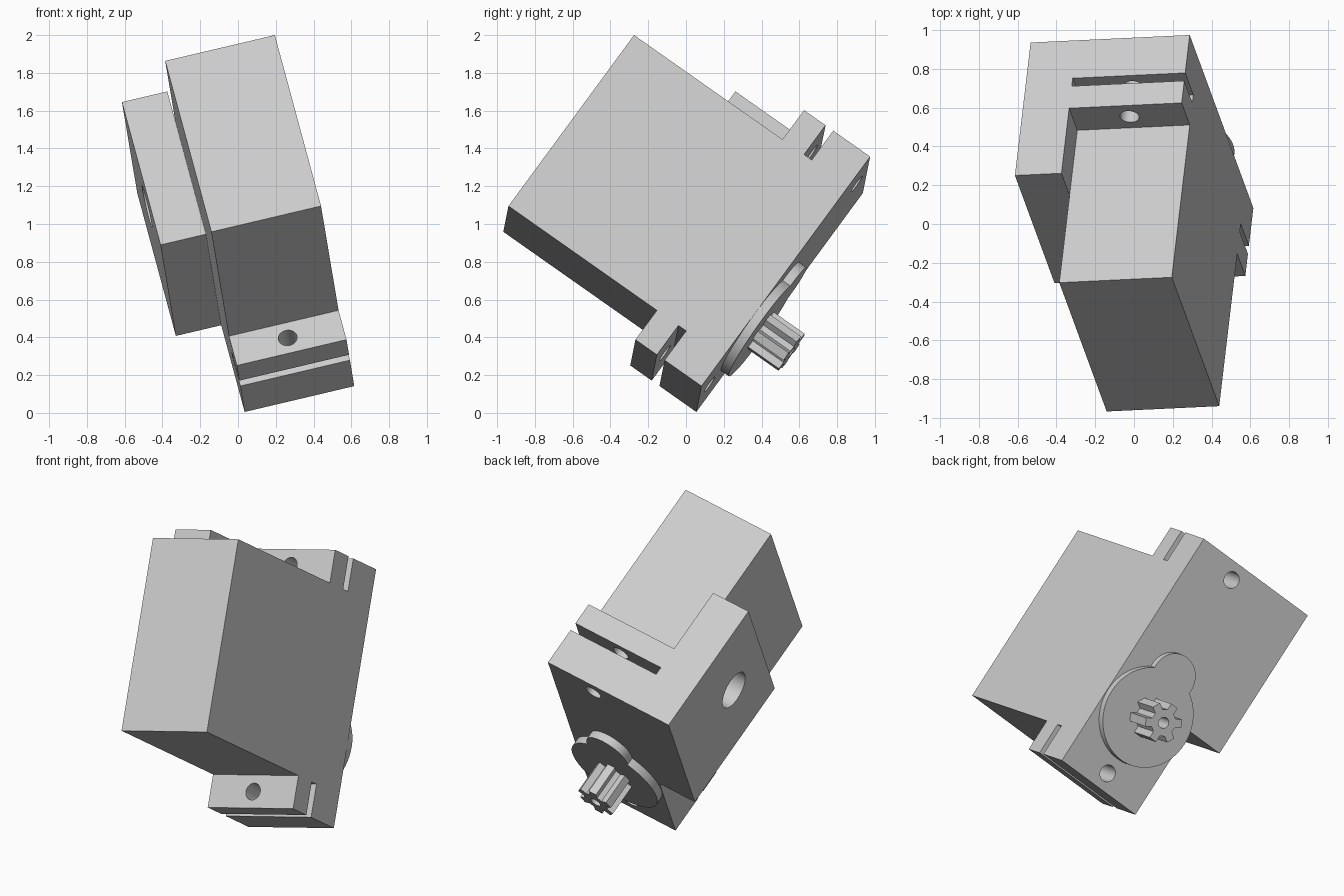
import bpy, bmesh
from math import cos, sin, tau, radians
from mathutils import Vector, Matrix

cube = bpy.data.objects.get("Cube")
if cube:
    bpy.data.objects.remove(cube, do_unlink=True)

# Tilted frame of the motor: width, length and shaft axes, from one case corner
length_axis = Vector((0.213, -0.579, -0.788)).normalized()
width_axis = Vector((0.9715, 0.05, 0.2345))
width_axis = (width_axis - width_axis.dot(length_axis) * length_axis).normalized()
shaft_axis = width_axis.cross(length_axis)
FRAME = Matrix((width_axis, length_axis, shaft_axis)).transposed().to_4x4()
FRAME.translation = (0.195, -0.275, 2.0)

grey = bpy.data.materials.new("light_grey")
grey.use_nodes = True
grey.diffuse_color = (0.6, 0.6, 0.6, 1)
grey.node_tree.nodes["Principled BSDF"].inputs["Base Color"].default_value = (0.6, 0.6, 0.6, 1)


def prism(name, outline, lo, hi, along_width=False):
    """Extrude a 2D outline along the shaft axis, or along the width axis."""
    bm = bmesh.new()
    rings = []
    for t in (lo, hi):
        rings.append([bm.verts.new((t, a, b) if along_width else (a, b, t)) for a, b in outline])
    bm.faces.new(rings[0][::-1])
    bm.faces.new(rings[1])
    n = len(outline)
    for i in range(n):
        j = (i + 1) % n
        bm.faces.new((rings[0][i], rings[0][j], rings[1][j], rings[1][i]))
    bmesh.ops.recalc_face_normals(bm, faces=bm.faces)
    mesh = bpy.data.meshes.new(name)
    bm.to_mesh(mesh)
    bm.free()
    mesh.materials.append(grey)
    obj = bpy.data.objects.new(name, mesh)
    obj.matrix_world = FRAME
    bpy.context.collection.objects.link(obj)
    return obj


def circle(a, b, r, n=48):
    return [(a + r * cos(tau * i / n), b + r * sin(tau * i / n)) for i in range(n)]


def combine(target, tool, operation):
    """Apply a boolean and remove the tool."""
    tool.hide_render = True
    mod = target.modifiers.new("cut", 'BOOLEAN')
    mod.operation, mod.solver, mod.object = operation, 'EXACT', tool
    select(target)
    bpy.ops.object.modifier_apply(modifier=mod.name)
    bpy.data.objects.remove(tool, do_unlink=True)


def select(obj):
    bpy.ops.object.select_all(action='DESELECT')
    obj.select_set(True)
    bpy.context.view_layer.objects.active = obj


W, L, TOP = 0.597, 1.149, 1.395       # case width, length, height
EAR, MID = 0.197, -0.597 / 2          # mounting ear reach, centre line
SLOT = (1.105, 1.155)

# Case with slotted mounting ears: half profile mirrored along the length
half = [(0, 0), (0, 0.965), (-EAR, 0.965), (-EAR, SLOT[0]), (0, SLOT[0]),
        (0, SLOT[1]), (-EAR, SLOT[1]), (-EAR, TOP)]
profile = half + [(L - a, b) for a, b in reversed(half)]
case = prism("motor_case", profile, -W, 0, along_width=True)
for y in (-EAR / 2, L + EAR / 2):
    combine(case, prism("screw_hole", circle(MID, y, 0.05), 0.9, 1.5), 'DIFFERENCE')

# Side block with a round opening
block = prism("side_block", [(-EAR, 0.553), (0.763, 0.553), (0.763, TOP), (-EAR, TOP)],
              -0.844, -W, along_width=True)
combine(block, prism("opening", circle(0.29, 0.847, 0.115), -0.9, -0.5, along_width=True),
        'DIFFERENCE')

# Raised round gear cover with a smaller lobe
SHAFT = 0.85
cover = prism("gear_cover", circle(MID, SHAFT, 0.295, 64), TOP, TOP + 0.05)
combine(cover, prism("cover_lobe", circle(MID, 0.572, 0.142), TOP, TOP + 0.05), 'UNION')

# Toothed output shaft with a screw hole
TEETH = 6
outline = []
for i in range(TEETH):
    for step, r in ((-0.31, 0.08), (-0.2, 0.12), (0.2, 0.12), (0.31, 0.08)):
        angle = tau * (i + step) / TEETH + tau / 4
        outline.append((MID + r * cos(angle), SHAFT + r * sin(angle)))
shaft = prism("output_shaft", outline, TOP + 0.05, TOP + 0.25)
combine(shaft, prism("shaft_hole", circle(MID, SHAFT, 0.033, 24), TOP + 0.06, TOP + 0.4),
        'DIFFERENCE')

# Smooth round surfaces, sharp edges elsewhere
for part in (case, block, cover, shaft):
    select(part)
    bpy.ops.object.shade_smooth_by_angle(angle=radians(25))
